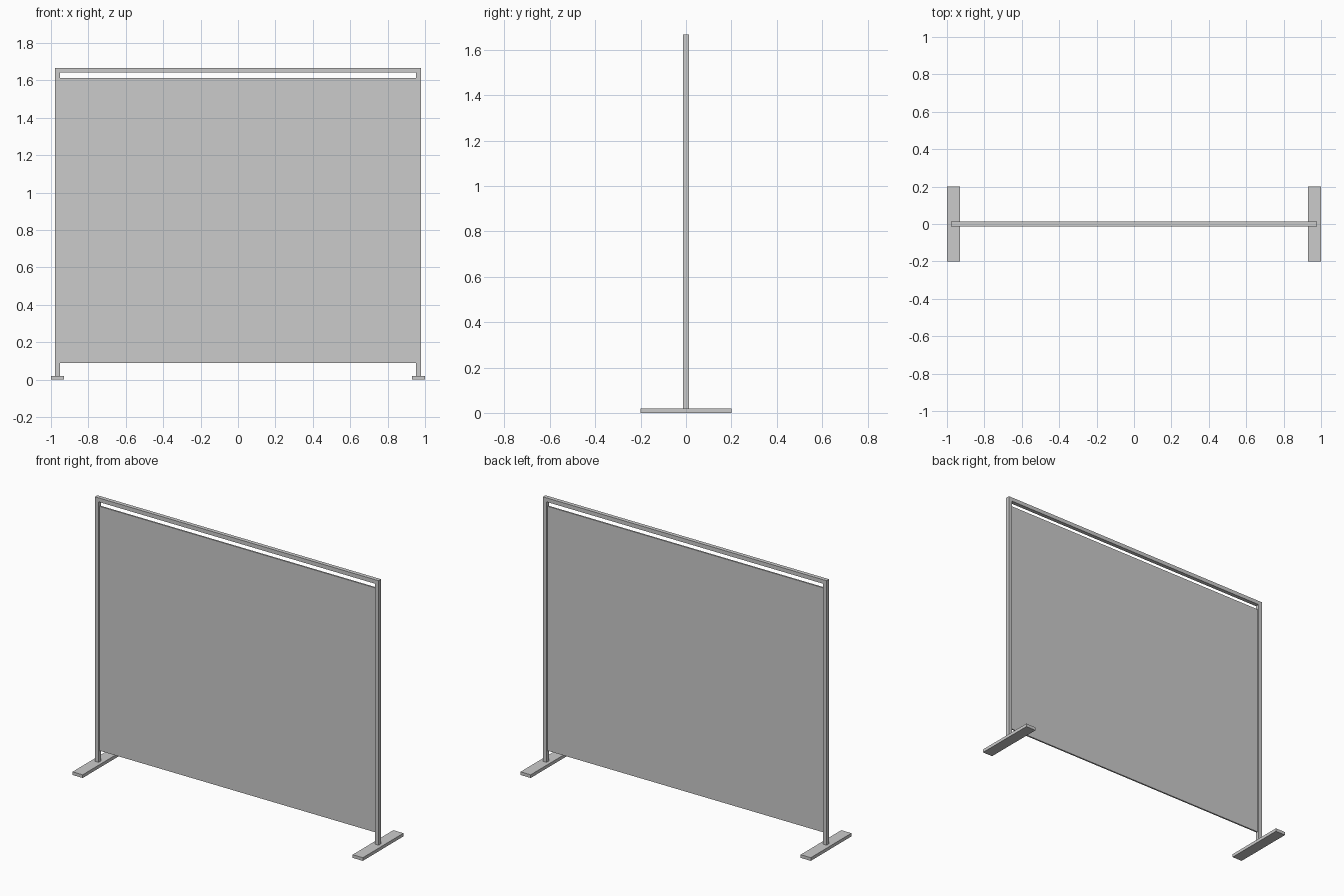
import bpy

if "Cube" in bpy.data.objects:
    bpy.data.objects.remove(bpy.data.objects["Cube"])

POST = 0.025      # square section of the frame tube
TOP = 1.667
FOOT_H = 0.02
X = 0.965         # centre line of posts and feet


def box(name, lo, hi):
    """Axis-aligned box between two corners."""
    bpy.ops.mesh.primitive_cube_add(size=1, location=[(a + b) / 2 for a, b in zip(lo, hi)])
    ob = bpy.context.object
    ob.name = name
    ob.scale = [b - a for a, b in zip(lo, hi)]
    bpy.ops.object.transform_apply(location=False, rotation=False, scale=True)
    return ob


h = POST / 2

# Feet and posts on both sides
for side, s in (("left", -1), ("right", 1)):
    c = s * X
    box(f"{side}_foot", (c - 0.035, -0.2, 0), (c + 0.035, 0.2, FOOT_H))
    box(f"{side}_post", (c - h, -h, FOOT_H), (c + h, h, TOP - POST))

# Top rail spanning the posts
box("top_rail", (-X - h, -h, TOP - POST), (X + h, h, TOP))

# Thin recessed screen panel between the posts
box("screen_panel", (-X + h, -0.005, 0.09), (X - h, 0.005, 1.612))
